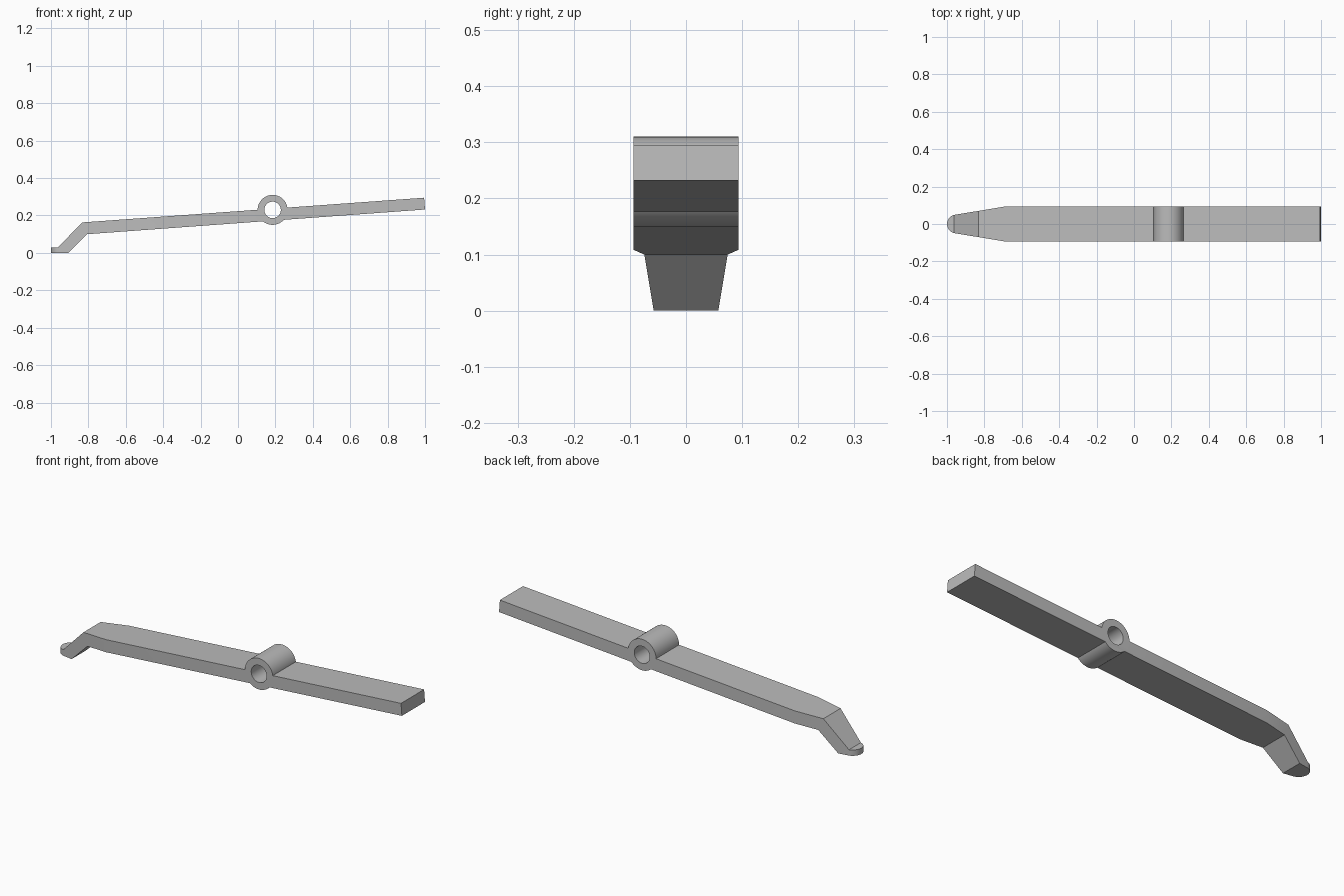
import bpy, bmesh, math
from mathutils import Matrix, Vector

cube = bpy.data.objects.get("Cube")
if cube:
    bpy.data.objects.remove(cube)

HALF_WIDTH = 0.094
PIVOT = Vector((0.185, 0, 0.23))

metal = bpy.data.materials.new("light grey metal")
metal.use_nodes = True
grey = (0.5, 0.5, 0.5, 1)
metal.diffuse_color = grey
metal.node_tree.nodes["Principled BSDF"].inputs["Base Color"].default_value = grey


def add_object(name, bm):
    bmesh.ops.recalc_face_normals(bm, faces=bm.faces)
    mesh = bpy.data.meshes.new(name)
    bm.to_mesh(mesh)
    bm.free()
    mesh.materials.append(metal)
    obj = bpy.data.objects.new(name, mesh)
    bpy.context.collection.objects.link(obj)
    return obj


def prism(name, points, offset):
    """Extrude a closed outline along the offset vector."""
    bm = bmesh.new()
    face = bm.faces.new([bm.verts.new(p) for p in points])
    moved = bmesh.ops.extrude_face_region(bm, geom=[face])["geom"]
    bmesh.ops.translate(bm, vec=offset, verts=[v for v in moved if isinstance(v, bmesh.types.BMVert)])
    return add_object(name, bm)


def cylinder(name, radius, depth):
    """Cylinder across the arm at the pivot."""
    bm = bmesh.new()
    place = Matrix.Translation(PIVOT) @ Matrix.Rotation(math.pi / 2, 4, "X")
    bmesh.ops.create_cone(bm, cap_ends=True, segments=64, radius1=radius,
                          radius2=radius, depth=depth, matrix=place)
    return add_object(name, bm)


def combine(target, tool, operation):
    """Apply a boolean and drop its helper."""
    mod = target.modifiers.new(operation.lower(), "BOOLEAN")
    mod.operation = operation
    mod.solver = "EXACT"
    mod.object = tool
    bpy.context.view_layer.objects.active = target
    bpy.ops.object.modifier_apply(modifier=mod.name)
    bpy.data.objects.remove(tool)


# Arm side profile: straight bar, bent neck and flat foot
profile = [(1.0, 0.232), (0.995, 0.295), (-0.832, 0.163), (-0.963, 0.03),
           (-1.0, 0.03), (-1.0, 0.0), (-0.908, 0.0), (-0.806, 0.1)]
arm = prism("lever_arm", [(x, -HALF_WIDTH, z) for x, z in profile],
            (0, 2 * HALF_WIDTH, 0))

# Plan outline: tapered neck with a rounded tip
tip = 0.05
start = math.radians(99)
steps = 20
arc = [(-1 + tip + tip * math.cos(a), tip * math.sin(a))
       for a in (start + (2 * math.pi - 2 * start) * i / steps for i in range(steps + 1))]
wide = HALF_WIDTH + 0.05
taper_end = -0.69 + 0.05 / 0.162
plan = [(1.2, wide), (taper_end, wide)] + arc + [(taper_end, -wide), (1.2, -wide)]
combine(arm, prism("taper_cutter", [(x, y, -0.1) for x, y in plan], (0, 0, 0.6)), "INTERSECT")

# Pivot sleeve and its through hole
combine(arm, cylinder("pivot_sleeve", 0.08, 2 * HALF_WIDTH), "UNION")
combine(arm, cylinder("bore_cutter", 0.044, 1), "DIFFERENCE")

# Smooth round faces, crisp edges elsewhere
bpy.ops.object.select_all(action="DESELECT")
arm.select_set(True)
bpy.context.view_layer.objects.active = arm
bpy.ops.object.shade_smooth_by_angle(angle=math.radians(20))
